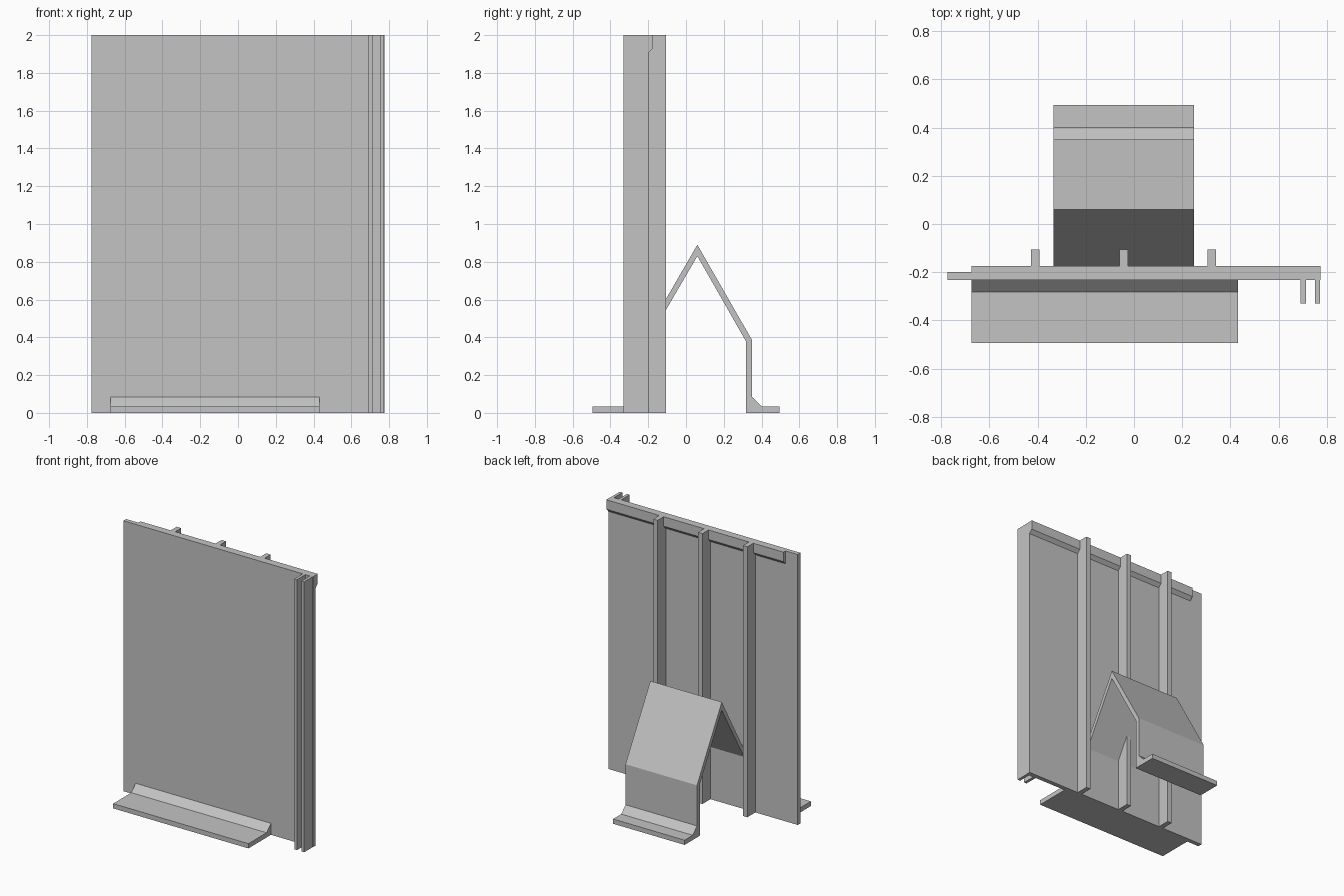
import bpy
import bmesh

cube = bpy.data.objects.get("Cube")
if cube:
    bpy.data.objects.remove(cube)

grey = bpy.data.materials.new("plain_grey")
grey.use_nodes = True
grey.diffuse_color = (0.55, 0.55, 0.55, 1)
grey.node_tree.nodes["Principled BSDF"].inputs["Base Color"].default_value = grey.diffuse_color


def extrude_x(name, profile, x0, x1):
    """Extrude a closed (y, z) profile from x0 to x1."""
    bm = bmesh.new()
    face = bm.faces.new([bm.verts.new((x0, y, z)) for y, z in profile])
    moved = bmesh.ops.extrude_face_region(bm, geom=[face])["geom"]
    verts = [v for v in moved if isinstance(v, bmesh.types.BMVert)]
    bmesh.ops.translate(bm, verts=verts, vec=(x1 - x0, 0, 0))
    bmesh.ops.recalc_face_normals(bm, faces=bm.faces)
    mesh = bpy.data.meshes.new(name)
    bm.to_mesh(mesh)
    bm.free()
    mesh.materials.append(grey)
    obj = bpy.data.objects.new(name, mesh)
    bpy.context.collection.objects.link(obj)
    return obj


def box(name, x0, x1, y0, y1, z0=0, z1=2):
    return extrude_x(name, [(y0, z0), (y1, z0), (y1, z1), (y0, z1)], x0, x1)


FRONT, BACK = -0.232, -0.199

# Main upright panel
box("panel", -0.775, 0.775, FRONT, BACK)

# Chamfered lip along the top of the back
extrude_x("top_lip", [(BACK, 1.905), (-0.175, 1.93), (-0.175, 2), (BACK, 2)], -0.675, 0.775)

# Stiffening ribs on the back
for i, x in enumerate((-0.41, -0.043, 0.323)):
    box(f"back_rib_{i + 1}", x - 0.018, x + 0.018, BACK, -0.105)

# Twin rails forming a slot at the left edge of the front
for name, x in (("inner_rail", 0.703), ("outer_rail", 0.762)):
    box(name, x - 0.011, x + 0.011, -0.33, FRONT)

# Front foot with a chamfered root
extrude_x("front_foot", [(FRONT, 0), (-0.495, 0), (-0.495, 0.035),
                         (-0.283, 0.035), (FRONT, 0.085)], -0.675, 0.432)

# Bent rear support with its own foot
extrude_x("rear_support", [(BACK, 0.442), (0.06, 0.89), (0.35, 0.385), (0.35, 0.085),
                           (0.40, 0.035), (0.495, 0.035), (0.495, 0), (0.317, 0),
                           (0.317, 0.38), (0.06, 0.83), (BACK, 0.386)], -0.335, 0.25)
